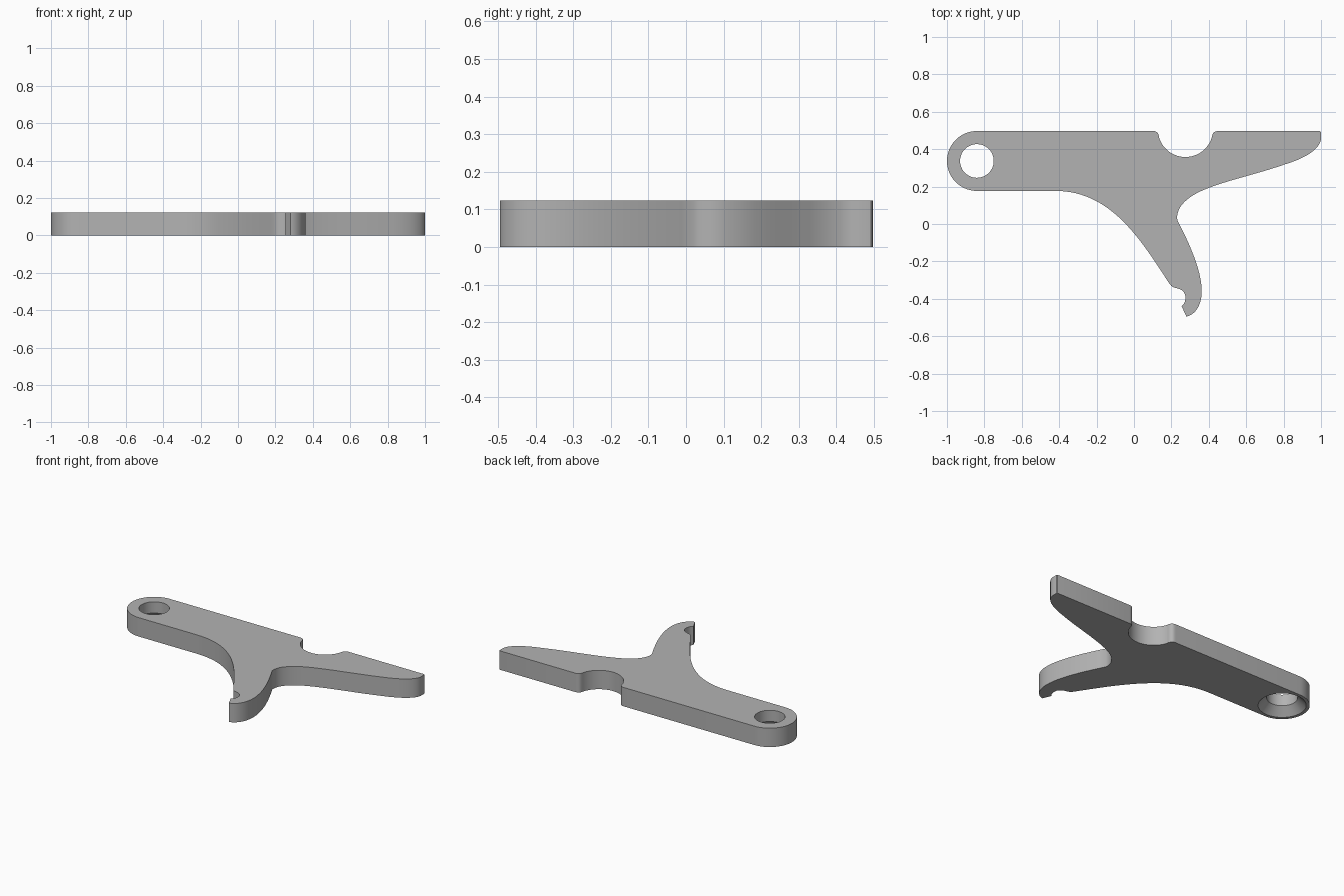
import bpy, bmesh
from math import cos, sin, radians
from mathutils import Vector
from mathutils.geometry import interpolate_bezier

cube = bpy.data.objects.get("Cube")
if cube:
    bpy.data.objects.remove(cube, do_unlink=True)

THICK = 0.123
TOP, BOTTOM = 0.497, 0.177
PIVOT = Vector((-0.84, (TOP + BOTTOM) / 2, 0))
END_R = (TOP - BOTTOM) / 2

grey = bpy.data.materials.new("plain grey")
grey.use_nodes = True
colour = (0.45, 0.45, 0.45, 1)
grey.diffuse_color = colour
grey.node_tree.nodes["Principled BSDF"].inputs["Base Color"].default_value = colour


def arc(cx, cy, r, start, end, steps):
    angles = [radians(start + (end - start) * i / steps) for i in range(steps + 1)]
    return [Vector((cx + r * cos(a), cy + r * sin(a), 0)) for a in angles]


def bezier(path, h1, h2, end, steps=14):
    """Continue the path with a smooth curve to the end point."""
    pts = [Vector((*p, 0)) for p in (h1, h2, end)]
    path.extend(interpolate_bezier(path[-1], *pts, steps + 1)[1:])


def make_object(name, bm):
    bmesh.ops.recalc_face_normals(bm, faces=bm.faces)
    mesh = bpy.data.meshes.new(name)
    bm.to_mesh(mesh)
    bm.free()
    mesh.materials.append(grey)
    ob = bpy.data.objects.new(name, mesh)
    bpy.context.collection.objects.link(ob)
    return ob


# Lever outline: rounded pivot end, then clockwise along the top edge
path = arc(PIVOT.x, PIVOT.y, END_R, 270, 90, 32)
path.append(Vector((0.10, TOP, 0)))
bezier(path, (0.12, TOP), (0.13, 0.49), (0.135, 0.465), 5)
# round notch in the top edge
path += arc(0.275, 0.505, 0.147, 197, 343, 24)
bezier(path, (0.42, 0.485), (0.425, TOP), (0.45, TOP), 5)
# pointed arm
path.append(Vector((0.99, TOP, 0)))
bezier(path, (0.997, TOP), (1, 0.494), (1, 0.487), 3)
path.append(Vector((1, 0.46, 0)))
bezier(path, (1.0, 0.40), (0.91, 0.35), (0.81, 0.32))
bezier(path, (0.66, 0.267), (0.50, 0.235), (0.377, 0.184))
bezier(path, (0.27, 0.14), (0.222, 0.08), (0.232, 0.02))
# hooked leg
bezier(path, (0.31, -0.13), (0.362, -0.26), (0.362, -0.36))
bezier(path, (0.362, -0.43), (0.33, -0.485), (0.28, -0.495))
path.append(Vector((0.255, -0.44, 0)))
bezier(path, (0.285, -0.415), (0.285, -0.355), (0.235, -0.345), 10)
bezier(path, (0.215, -0.34), (0.205, -0.34), (0.19, -0.32), 5)
bezier(path, (0.04, -0.09), (-0.12, BOTTOM), (-0.42, BOTTOM), 24)

bm = bmesh.new()
base = bm.faces.new([bm.verts.new(p) for p in path])
walls = bmesh.ops.extrude_face_region(bm, geom=[base], use_keep_orig=True)
moved = [v for v in walls["geom"] if isinstance(v, bmesh.types.BMVert)]
bmesh.ops.translate(bm, verts=moved, vec=(0, 0, THICK))
lever = make_object("lever_plate", bm)

# Pivot hole, countersunk from below
bm = bmesh.new()
rings = []
for radius, z in ((0.15, -0.01), (0.09, 0.05), (0.09, THICK + 0.02)):
    ring = arc(PIVOT.x, PIVOT.y, radius, 0, 360, 48)[:-1]
    rings.append([bm.verts.new(p + Vector((0, 0, z))) for p in ring])
for low, high in zip(rings, rings[1:]):
    for i in range(48):
        j = (i + 1) % 48
        bm.faces.new((low[i], low[j], high[j], high[i]))
bm.faces.new(rings[0])
bm.faces.new(rings[-1])
cutter = make_object("pivot_hole_cutter", bm)
cutter.hide_render = True

bpy.context.view_layer.objects.active = lever
lever.select_set(True)
cut = lever.modifiers.new("pivot hole", "BOOLEAN")
cut.operation = "DIFFERENCE"
cut.solver = "EXACT"
cut.object = cutter
bpy.ops.object.modifier_apply(modifier=cut.name)
bpy.data.objects.remove(cutter, do_unlink=True)
bpy.ops.object.shade_smooth_by_angle(angle=radians(30))
